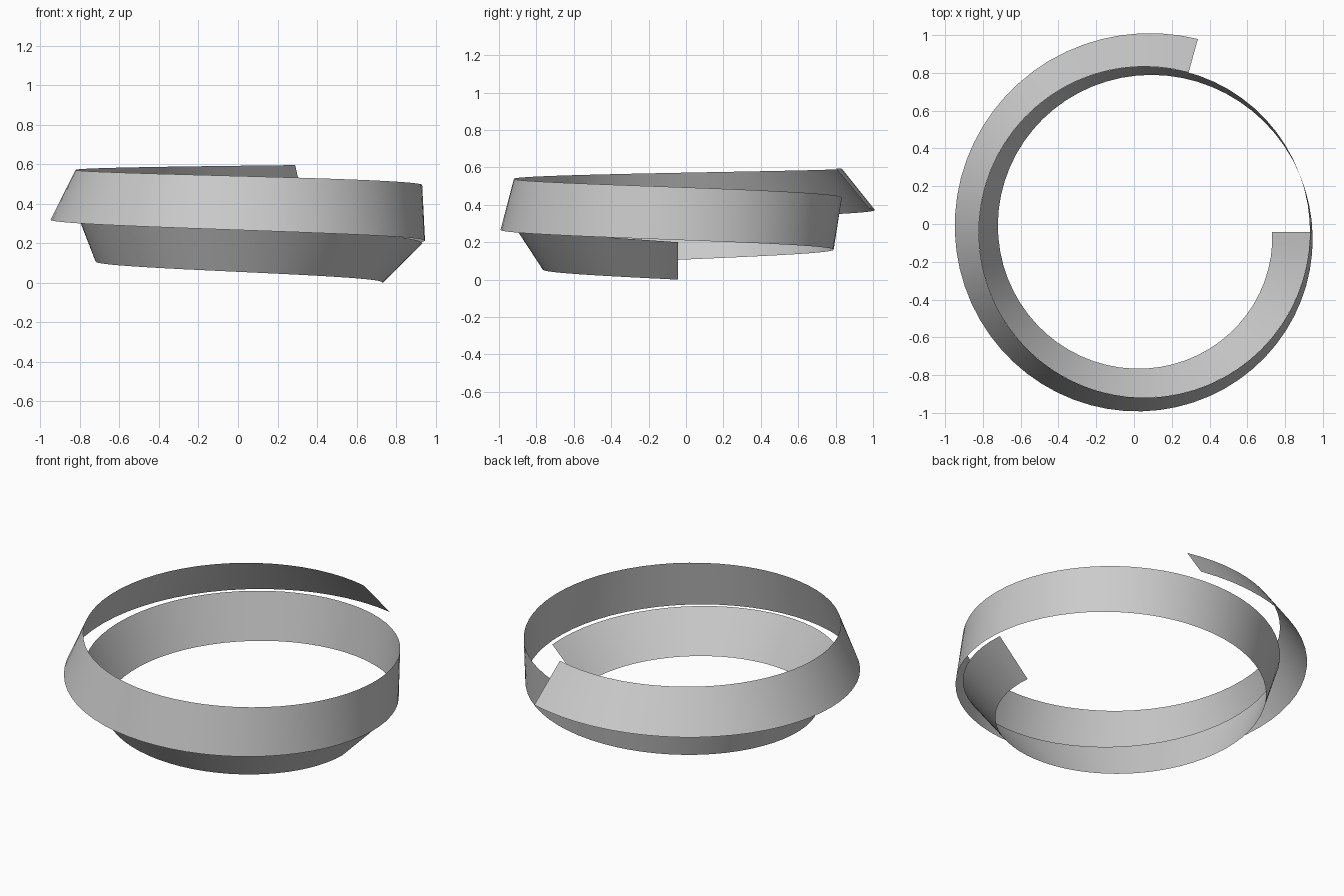
import bpy, bmesh, math

if "Cube" in bpy.data.objects:
    bpy.data.objects.remove(bpy.data.objects["Cube"])

# Twisted spiral ribbon: upper edge climbs a cylinder while the strip tilts
# steadily from flaring outward to flaring inward.
CX, CY = 0.055, -0.043
R_TOP, WIDTH = 0.877, 0.283
TURNS, RISE = 1.793, 0.212          # clockwise turns, lower-edge rise per turn
TILT_START, TILT_END = 45.0, -40.5  # degrees from vertical
N = 116

bm = bmesh.new()
rows = []
for i in range(N + 1):
    f = i / N
    a = -2 * math.pi * TURNS * f
    tilt = math.radians(TILT_START + (TILT_END - TILT_START) * f)
    r_low = R_TOP - WIDTH * math.sin(tilt)
    z_low = RISE * TURNS * f
    rows.append([
        bm.verts.new((CX + r * math.cos(a), CY + r * math.sin(a), z))
        for r, z in ((r_low, z_low), (R_TOP, z_low + WIDTH * math.cos(tilt)))
    ])
for (a0, a1), (b0, b1) in zip(rows, rows[1:]):
    bm.faces.new((b0, a0, a1, b1)).smooth = True

mesh = bpy.data.meshes.new("spiral_ribbon")
bm.to_mesh(mesh)
bm.free()
ribbon = bpy.data.objects.new("spiral_ribbon", mesh)
bpy.context.collection.objects.link(ribbon)
